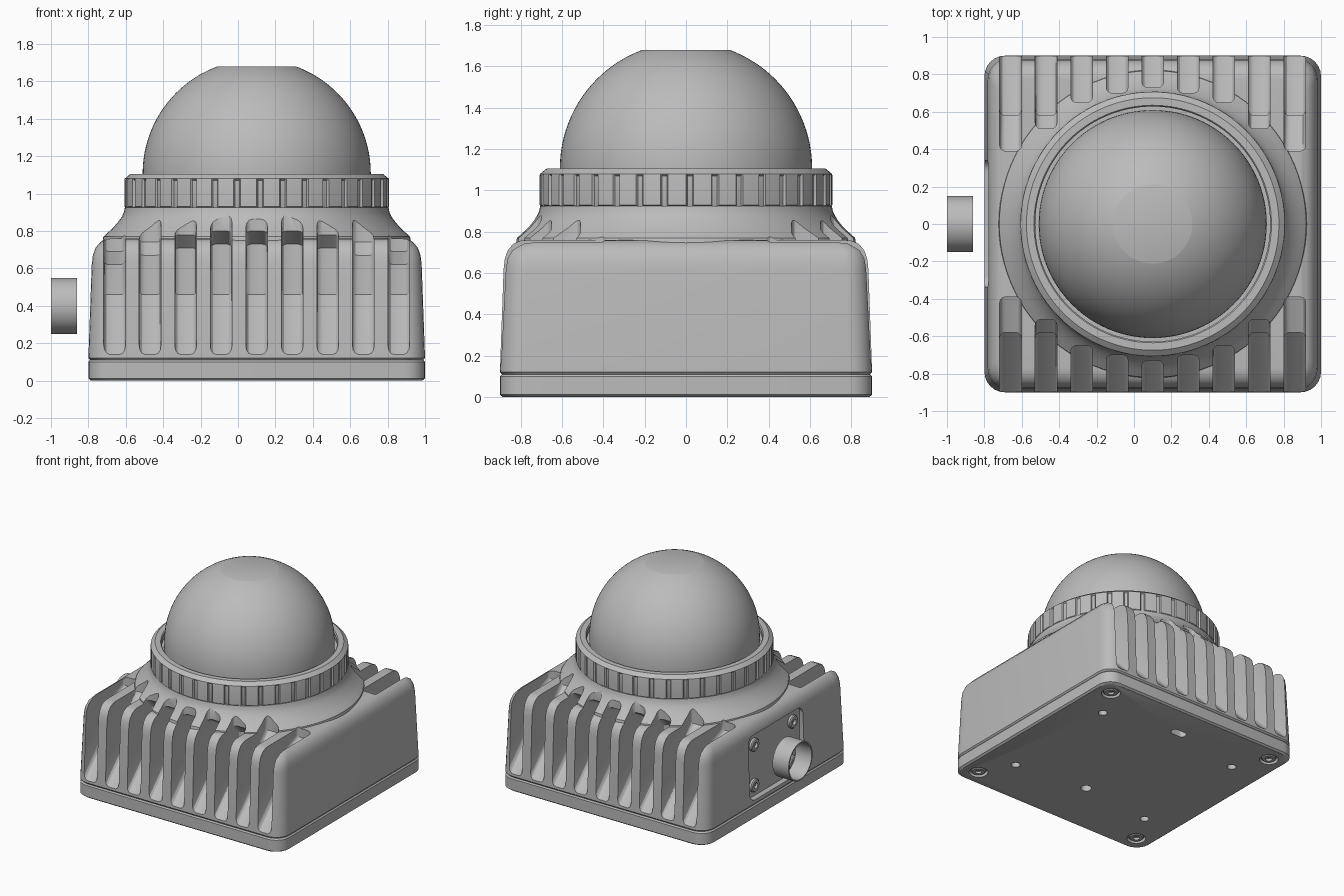
import bpy, bmesh
from math import sin, cos, pi, radians, sqrt
from mathutils import Matrix

cube = bpy.data.objects.get("Cube")
if cube:
    bpy.data.objects.remove(cube, do_unlink=True)

grey = bpy.data.materials.new("housing grey")
grey.use_nodes = True
colour = (0.5, 0.5, 0.5, 1)
grey.diffuse_color = colour
grey.node_tree.nodes["Principled BSDF"].inputs["Base Color"].default_value = colour

CX = 0.1                      # centre of the housing
TO_SIDE = Matrix.Rotation(-pi / 2, 4, "Y")   # turns local up into -x


def circle(r, z, n=96, cx=0, cy=0):
    return [(cx + r * cos(2 * pi * i / n), cy + r * sin(2 * pi * i / n), z) for i in range(n)]


def rounded_rect(hx, hy, r, z, seg=6):
    pts = []
    for q, (sx, sy) in enumerate(((1, 1), (-1, 1), (-1, -1), (1, -1))):
        for i in range(seg + 1):
            a = (q + i / seg) * pi / 2
            pts.append((sx * (hx - r) + r * cos(a), sy * (hy - r) + r * sin(a), z))
    return pts


def add_loft(bm, layers, loop=False, matrix=Matrix()):
    """Skin a stack of outlines; cap the ends or join them into a loop."""
    rows = [[bm.verts.new(matrix @ Matrix.Translation(p).translation) for p in row]
            for row in layers]
    n = len(rows[0])
    pairs = list(zip(rows, rows[1:])) + ([(rows[-1], rows[0])] if loop else [])
    for a, b in pairs:
        for i in range(n):
            j = (i + 1) % n
            bm.faces.new((a[i], a[j], b[j], b[i]))
    if not loop:
        bm.faces.new(rows[0][::-1])
        bm.faces.new(rows[-1])


def finish(name, bm):
    bmesh.ops.recalc_face_normals(bm, faces=bm.faces)
    mesh = bpy.data.meshes.new(name)
    bm.to_mesh(mesh)
    bm.free()
    mesh.materials.append(grey)
    ob = bpy.data.objects.new(name, mesh)
    bpy.context.collection.objects.link(ob)
    return ob


def loft(name, layers, loop=False, matrix=Matrix()):
    bm = bmesh.new()
    add_loft(bm, layers, loop, matrix)
    return finish(name, bm)


def activate(ob):
    bpy.ops.object.select_all(action="DESELECT")
    ob.select_set(True)
    bpy.context.view_layer.objects.active = ob


def combine(ob, other, operation):
    activate(ob)
    mod = ob.modifiers.new("combine", "BOOLEAN")
    mod.operation, mod.object, mod.solver = operation, other, "EXACT"
    other.hide_render = True
    bpy.ops.object.modifier_apply(modifier=mod.name)
    bpy.data.objects.remove(other, do_unlink=True)


centre = Matrix.Translation((CX, 0, 0))
parts = []

# Housing: drafted box with a rounded top, flared into a round neck
body_steps = [(0.89, 0.11), (0.9, 0.122), (0.882, 0.62), (0.876, 0.67),
              (0.862, 0.71), (0.835, 0.742), (0.8, 0.757), (0.77, 0.76)]
housing = loft("housing", [rounded_rect(h, h, 0.11, z) for h, z in body_steps], matrix=centre)
flare_steps = [(0.6, 0.5), (0.825, 0.74), (0.82, 0.77), (0.79, 0.797), (0.765, 0.82),
               (0.74, 0.85), (0.722, 0.875), (0.71, 0.9), (0.705, 0.925)]
neck = loft("neck_flare", [circle(r, z) for r, z in flare_steps], matrix=centre)
combine(housing, neck, "UNION")

# Cooling slots: ramp, back wall and ledge, cut into front and back
bm = bmesh.new()
ends = [0.73, 0.70, 0.65, 0.51, 0.39]
ledges = [0.80, 0.80, 0.78, 0.74, 0.69]
HALF = 0.058
for side in (-1, 1):
    for k in range(-4, 5):
        end, ledge = ends[abs(k)], ledges[abs(k)]
        x = CX + 0.19 * k
        outline = [(1.0, 0.04), (0.58, 0.46), (0.58, ledge - 0.07),
                   (end, ledge), (end, 1.0), (1.0, 1.0)]
        slot = bmesh.new()
        add_loft(slot, [[(x + s * HALF, side * y, z) for y, z in outline] for s in (-1, 1)])
        bmesh.ops.recalc_face_normals(slot, faces=slot.faces)
        rims = [e for e in slot.edges
                if abs(e.verts[0].co.x - e.verts[1].co.x) < 0.01]
        bmesh.ops.bevel(slot, geom=rims, offset=0.03, segments=3, profile=0.5,
                        affect="EDGES", clamp_overlap=True)
        temp = bpy.data.meshes.new("slot")
        slot.to_mesh(temp)
        slot.free()
        bm.from_mesh(temp)
        bpy.data.meshes.remove(temp)
combine(housing, finish("slot_cutter", bm), "DIFFERENCE")

# Recessed connector panel on the right side
side_place = Matrix.Translation((0, 0, 0.4)) @ TO_SIDE
recess = loft("recess_cutter", [rounded_rect(0.25, 0.34, 0.06, z) for z in (0.755, 1.1)],
              matrix=side_place)
combine(housing, recess, "DIFFERENCE")
parts.append(housing)

# Base plate with mounting holes and counterbored corners
plate_steps = [(0.885, 0), (0.9, 0.012), (0.9, 0.1), (0.892, 0.11)]
plate = loft("base_plate", [rounded_rect(h, h, 0.11, z) for h, z in plate_steps], matrix=centre)
bm = bmesh.new()
corners = [(sx, sy) for sx in (-1, 1) for sy in (-1, 1)]
for sx, sy in corners:
    for px, py, r, depth in ((0.62, 0.5, 0.033, 0.06), (0.76, 0.76, 0.07, 0.03)):
        add_loft(bm, [circle(r, z, 24, sx * px, sy * py) for z in (-0.05, depth)], matrix=centre)
add_loft(bm, [circle(0.04, z, 24, 0, -0.43) for z in (-0.05, 0.06)], matrix=centre)
oval = Matrix.Translation((CX, 0.63, 0))
add_loft(bm, [rounded_rect(0.065, 0.033, 0.032, z) for z in (-0.05, 0.06)], matrix=oval)
combine(plate, finish("hole_cutter", bm), "DIFFERENCE")
parts.append(plate)

# Screws with sockets: four below, four on the panel
def screw(name, r, matrix):
    layers = [circle(r, -0.02, 24), circle(r, 0.015, 24), circle(r * 0.85, 0.022, 24),
              circle(r * 0.45, 0.022, 24), circle(r * 0.4, 0.005, 24)]
    parts.append(loft(name, layers, matrix=matrix))


for sx, sy in corners:
    down = Matrix.Translation((CX + sx * 0.76, sy * 0.76, 0.025)) @ Matrix.Rotation(pi, 4, "X")
    screw("base_screw", 0.055, down)
    out = Matrix.Translation((-0.757, sy * 0.24, 0.4 + sx * 0.16)) @ TO_SIDE
    screw("panel_screw", 0.05, out)

# Open connector sleeve standing off the panel
sleeve = [circle(0.15, 0.86), circle(0.15, 1.0), circle(0.14, 1.0), circle(0.14, 0.86)]
parts.append(loft("connector_sleeve", sleeve, loop=True, matrix=side_place))

# Clamp ring with grip notches
def grip_outline(r, z, depth, teeth=36):
    pts = []
    for t in range(teeth):
        for f, d in ((0, 0), (0.05, depth), (0.25, depth), (0.3, 0), (0.65, 0)):
            a = 2 * pi * (t + f) / teeth
            pts.append(((r - d) * cos(a), (r - d) * sin(a), z))
    return pts


ring_steps = [(0.63, 0.915, 0), (0.69, 0.915, 0), (0.708, 0.93, 0.012), (0.708, 1.07, 0.012),
              (0.706, 1.08, 0), (0.675, 1.105, 0), (0.635, 1.105, 0), (0.628, 1.095, 0)]
parts.append(loft("clamp_ring", [grip_outline(*s) for s in ring_steps], loop=True, matrix=centre))

# Seat inside the ring
parts.append(loft("dome_seat", [circle(0.66, 0.9), circle(0.66, 1.06)], matrix=centre))

# Dome with a flat top
R, MID, FLAT = 0.61, 1.107, 0.21
top = sqrt(R * R - FLAT * FLAT)
dome = [circle(R, 0.95)]
for i in range(25):
    h = top * sin(pi / 2 * i / 24)
    dome.append(circle(sqrt(R * R - h * h), MID + h))
parts.append(loft("dome", dome, matrix=centre))

for ob in parts:
    activate(ob)
    bpy.ops.object.shade_smooth_by_angle(angle=radians(30))
